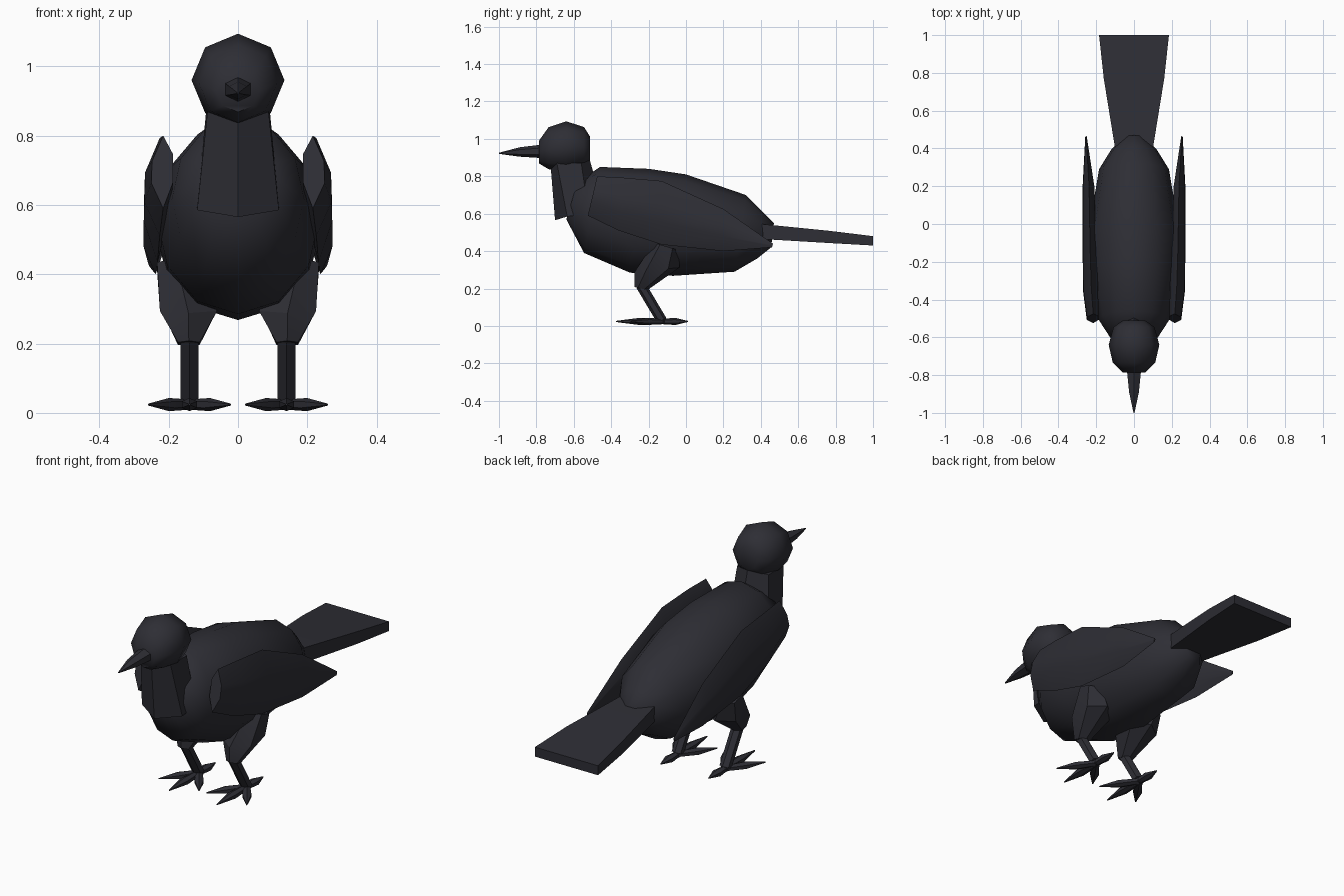
import bpy, bmesh, math
from mathutils import Vector

if "Cube" in bpy.data.objects:
    bpy.data.objects.remove(bpy.data.objects["Cube"])

black = bpy.data.materials.new("charcoal feathers")
black.diffuse_color = (0.027, 0.027, 0.035, 1)
black.use_nodes = True
black.node_tree.nodes["Principled BSDF"].inputs["Base Color"].default_value = black.diffuse_color


def loft(name, rings, smooth=30):
    """Skin a list of equal-length point rings, with capped ends."""
    bm = bmesh.new()
    vs = [[bm.verts.new(p) for p in r] for r in rings]
    n = len(rings[0])
    for a, b in zip(vs, vs[1:]):
        for i in range(n):
            j = (i + 1) % n
            bm.faces.new((a[i], a[j], b[j], b[i]))
    bm.faces.new(vs[0])
    bm.faces.new(vs[-1])
    bmesh.ops.recalc_face_normals(bm, faces=bm.faces)
    me = bpy.data.meshes.new(name)
    bm.to_mesh(me)
    bm.free()
    me.materials.append(black)
    ob = bpy.data.objects.new(name, me)
    bpy.context.collection.objects.link(ob)
    bpy.ops.object.select_all(action='DESELECT')
    ob.select_set(True)
    bpy.context.view_layer.objects.active = ob
    bpy.ops.object.shade_smooth_by_angle(angle=math.radians(smooth))
    return ob


def ring(c, u, v, n):
    """Ellipse with n points around c, spanned by half axes u and v."""
    c, u, v = Vector(c), Vector(u), Vector(v)
    return [c + u * math.sin(2 * math.pi * i / n) + v * math.cos(2 * math.pi * i / n)
            for i in range(n)]


# Body: slanted elliptical rings given by top point, bottom point, half width
sections = [(-.58, .77, -.64, .57, .12), (-.46, .85, -.545, .39, .19),
            (-.20, .84, -.30, .285, .235), (.0, .81, -.07, .268, .24),
            (.32, .70, .26, .29, .185), (.41, .61, .38, .36, .12),
            (.47, .55, .455, .42, .05)]
loft("body", [ring((0, (ty + by) / 2, (tz + bz) / 2), (w, 0, 0),
                   (0, (ty - by) / 2, (tz - bz) / 2), 12)
              for ty, tz, by, bz, w in sections], 60)

# Head: octagonal rings along y
loft("head", [ring((0, y, z), (r, 0, 0), (0, 0, r), 8)
              for y, z, r in [(-.785, .93, .062), (-.735, .95, .112), (-.64, .96, .134),
                              (-.545, .955, .108), (-.512, .95, .06)]], 60)

# Beak
loft("beak", [ring((0, y, z), (w, 0, 0), (0, 0, h), 6)
              for y, z, w, h in [(-.76, .934, .045, .037), (-.89, .93, .03, .025),
                                 (-1, .923, .003, .003)]])

# Neck with a ridged front panel
loft("neck", [
    [(0, -.70, .565), (.118, -.635, .585), (.118, -.52, .60), (0, -.44, .62),
     (-.118, -.52, .60), (-.118, -.635, .585)],
    [(0, -.725, .87), (.088, -.69, .87), (.092, -.56, .87), (0, -.515, .89),
     (-.092, -.56, .87), (-.088, -.69, .87)]])

# Tail: flaring slab
loft("tail", [[(-w, y, zl), (w, y, zl), (w, y, zh), (-w, y, zh)]
              for y, w, zl, zh in [(.40, .10, .465, .545), (.77, .16, .443, .508),
                                   (1, .185, .43, .48)]])

# Wing sections: y at bottom, y at top, z bottom, z top, inner x, outer x
wing = [(-.525, -.475, .59, .80, .188, .25), (-.36, -.34, .51, .793, .19, .27),
        (-.13, -.13, .435, .775, .20, .272), (.20, .20, .40, .625, .21, .272),
        (.46, .465, .42, .44, .25, .258)]
# Toe ends relative to the ankle
toes = {"middle": (0, -.25), "outer": (.118, -.17), "inner": (-.118, -.17), "back": (0, .135)}

for side, s in (("right", 1), ("left", -1)):
    rings = []
    for yb, yt, zb, zt, xi, xo in wing:
        def pt(x, t):
            return (s * x, yb + (yt - yb) * t, zb + (zt - zb) * t)
        xm = xi + (xo - xi) * .45
        rings.append([pt(xm, 0), pt(xo, .35), pt(xo - .002, .65),
                      pt(xm, 1), pt(xi, .75), pt(xi, .35)])
    loft(side + "_wing", rings)

    # Feathered thigh
    loft(side + "_thigh", [
        ring((s * .142, -.24, .20), (.036, 0, 0), (0, .034, -.008), 6),
        ring((s * .143, -.155, .30), (.095, 0, 0), (0, .12, .012), 6),
        ring((s * .18, -.105, .425), (.062, 0, 0), (0, .067, -.02), 6)])

    # Shank slanting back to the ankle
    loft(side + "_shank", [ring((s * .14, y, z), (.03, 0, 0), (0, .025, .012), 6)
                           for y, z in [(-.24, .215), (-.13, .03)]])

    # Toes: flat tapering spindles
    for name, (dx, dy) in toes.items():
        d = Vector((s * dx, dy, 0))
        across = Vector((-d.y, d.x, 0)).normalized()
        base = Vector((s * .14, -.125, .024))
        loft(f"{side}_{name}_toe", [
            ring(base + d * t, across * w, (0, 0, h), 6)
            for t, w, h in [(-.08, .016, .014), (.5, .025, .019), (1, .003, .003)]])
